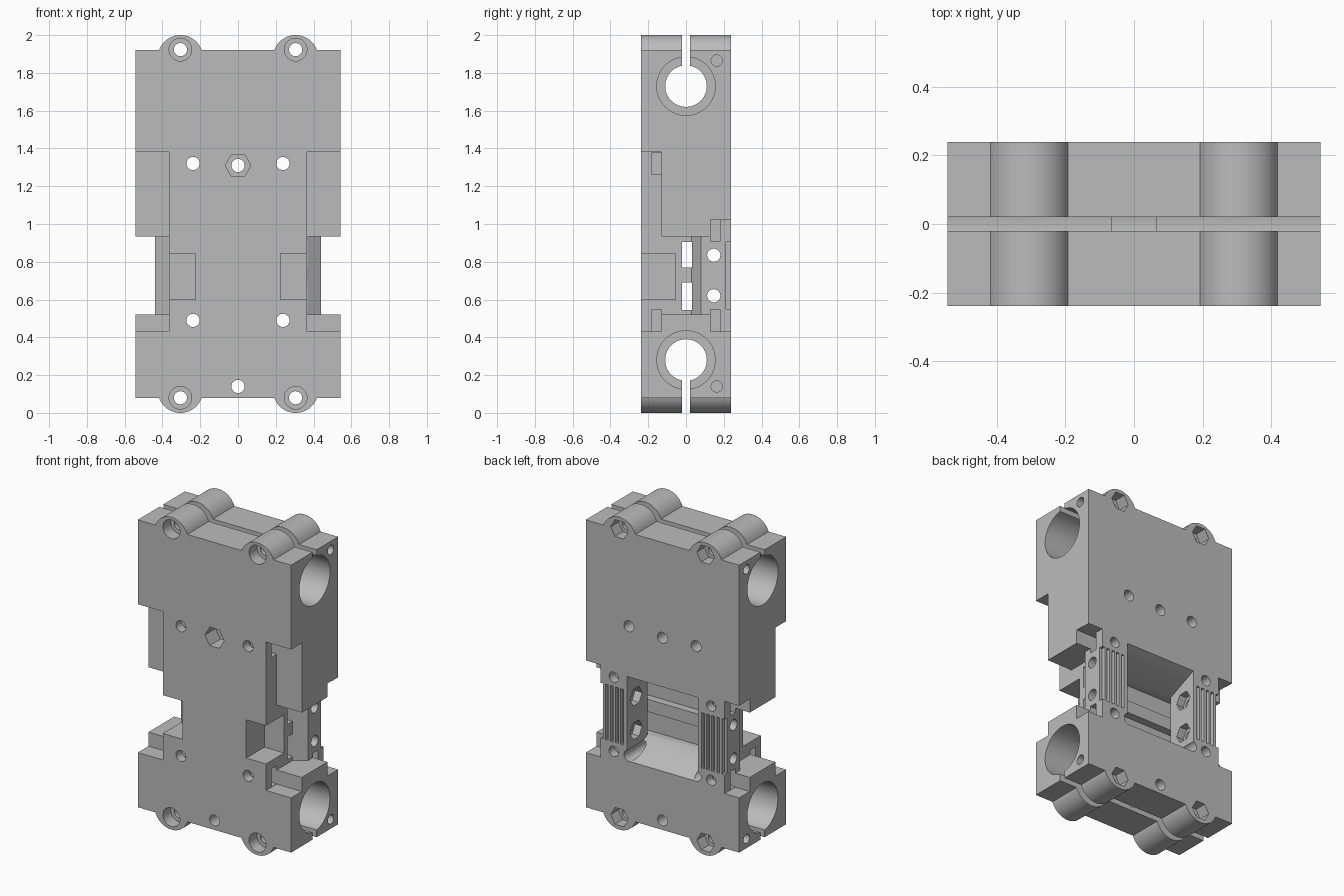
import bpy, bmesh, math

if "Cube" in bpy.data.objects:
    bpy.data.objects.remove(bpy.data.objects["Cube"], do_unlink=True)

grey = bpy.data.materials.new("plain grey")
grey.use_nodes = True
colour = (0.5, 0.5, 0.5, 1)
grey.diffuse_color = colour
grey.node_tree.nodes["Principled BSDF"].inputs["Base Color"].default_value = colour


def prism(name, outline, axis, lo, hi):
    """Extrude a 2D outline along an axis from lo to hi."""
    place = {"x": lambda u, v, t: (t, u, v),
             "y": lambda u, v, t: (u, t, v),
             "z": lambda u, v, t: (u, v, t)}[axis]
    bm = bmesh.new()
    ends = [[bm.verts.new(place(u, v, t)) for u, v in outline] for t in (lo, hi)]
    for end in ends:
        bm.faces.new(end)
    n = len(outline)
    for i in range(n):
        j = (i + 1) % n
        bm.faces.new((ends[0][i], ends[0][j], ends[1][j], ends[1][i]))
    bmesh.ops.recalc_face_normals(bm, faces=bm.faces)
    mesh = bpy.data.meshes.new(name)
    bm.to_mesh(mesh)
    bm.free()
    mesh.materials.append(grey)
    obj = bpy.data.objects.new(name, mesh)
    bpy.context.scene.collection.objects.link(obj)
    return obj


def circle(u, v, r, n=32):
    return [(u + r * math.cos(math.tau * i / n), v + r * math.sin(math.tau * i / n))
            for i in range(n)]


def rect(u0, u1, v0, v1):
    return [(u0, v0), (u1, v0), (u1, v1), (u0, v1)]


# Body outline with four round lugs
def lug_arc(x, z, up):
    start = math.asin(1 / 3)
    pts = []
    for i in range(25):
        a = start + (math.pi - 2 * start) * i / 24
        pts.append((x + 0.12 * math.cos(a), z + up * 0.12 * math.sin(a)))
    return pts if up > 0 else pts[::-1]


W, FRONT, BACK = 0.543, -0.238, 0.238
LUG = 0.305
outline = [(-W, 0.08)] + lug_arc(-LUG, 0.12, -1) + lug_arc(LUG, 0.12, -1) + [(W, 0.08)]
outline += [(W, 1.92)] + lug_arc(LUG, 1.88, 1) + lug_arc(-LUG, 1.88, 1) + [(-W, 1.92)]
body = prism("carriage_body", outline, "y", FRONT, BACK)


def cut(outline, axis, lo, hi):
    tool = prism("cutter", outline, axis, lo, hi)
    tool.hide_render = True
    mod = body.modifiers.new("cut", "BOOLEAN")
    mod.operation, mod.solver, mod.object = "DIFFERENCE", "EXACT", tool
    bpy.context.view_layer.objects.active = body
    bpy.ops.object.modifier_apply(modifier=mod.name)
    bpy.data.objects.remove(tool, do_unlink=True)


def cut_box(x0, x1, y0, y1, z0, z1):
    cut(rect(x0, x1, y0, y1), "z", z0, z1)


# Central bores, end slits
for z in (0.28, 1.73):
    cut(circle(0, z, 0.11, 48), "x", -0.7, 0.7)
cut_box(-0.7, 0.7, -0.02, 0.02, -0.1, 0.2)
cut_box(-0.7, 0.7, -0.02, 0.02, 1.81, 2.1)

# Rear window with sloping floor and ceiling, and slots either side of the cross bar
cut([(0.03, 0.545), (0.03, 0.905), (0.25, 1.0), (0.25, 0.45)], "x", -0.25, 0.25)
for z0, z1 in ((0.545, 0.69), (0.77, 0.905)):
    cut_box(-0.7, 0.7, -0.02, 0.032, z0, z1)

# Middle bolt holes and front nut pocket
for z in (0.14, 1.31):
    cut(circle(0, z, 0.035, 24), "y", -0.4, 0.4)
cut(circle(0, 1.31, 0.068, 6), "y", -0.4, -0.13)

for s in (-1, 1):
    def side_box(x0, x1, *rest):
        cut_box(min(s * x0, s * x1), max(s * x0, s * x1), *rest)

    def side_x(shape, x0, x1):
        cut(shape, "x", min(s * x0, s * x1), max(s * x0, s * x1))

    # Bearing pockets and blind screw holes in the side
    for z in (0.28, 1.73):
        side_x(circle(0, z, 0.155, 48), 0.065, 0.7)
    for z in (0.14, 1.865):
        side_x(circle(0.163, z, 0.03, 24), 0.4, 0.7)

    # Front side recess, waist and slanted inner wall
    side_box(0.365, 0.7, -0.4, -0.13, 0.43, 1.38)
    side_box(0.44, 0.7, -0.4, 0.4, 0.52, 0.935)
    wall = [(0.365, -0.4), (0.365, 0.03), (0.44, 0.08), (0.7, 0.08), (0.7, -0.4)]
    cut([(s * x, y) for x, y in wall], "z", 0.52, 0.935)
    side_box(0.225, 0.6, -0.4, -0.055, 0.6, 0.845)

    # Rear side recess and sideways nut slots
    side_box(0.44, 0.7, 0.13, 0.4, 0.43, 1.02)
    for z in (0.49, 0.965):
        side_box(0.285, 0.6, 0.13, 0.18, z - 0.058, z + 0.058)
        cut(circle(s * 0.345, z, 0.033, 24), "y", 0.06, 0.4)
    for z in (0.49, 1.32):
        side_box(0.18, 0.5, -0.18, -0.13, z - 0.058, z + 0.058)
        cut(circle(s * 0.238, z, 0.035, 24), "y", -0.4, 0.4)

    # Clamp cross bolts with inner nut pockets
    for z in (0.62, 0.835):
        side_x(circle(0.147, z, 0.035, 24), 0.2, 0.6)
        side_x(circle(0.147, z, 0.06, 6), 0.2, 0.3)

    # Grooves that leave the upright clamp ribs
    for i in range(5):
        x = 0.277 + i * 0.036
        side_box(x, x + 0.019 + (0.03 if i == 4 else 0), 0.213, 0.4, 0.55, 0.905)

    # Lug bolts: round counterbore in front, hex pocket behind
    for z in (0.08, 1.923):
        cut(circle(s * LUG, z, 0.035, 24), "y", -0.4, 0.4)
        cut(circle(s * LUG, z, 0.06), "y", -0.4, -0.16)
        cut(circle(s * LUG, z, 0.062, 6), "y", 0.16, 0.4)

bpy.ops.object.select_all(action="DESELECT")
body.select_set(True)
bpy.context.view_layer.objects.active = body
bpy.ops.object.shade_smooth_by_angle(angle=math.radians(30))
